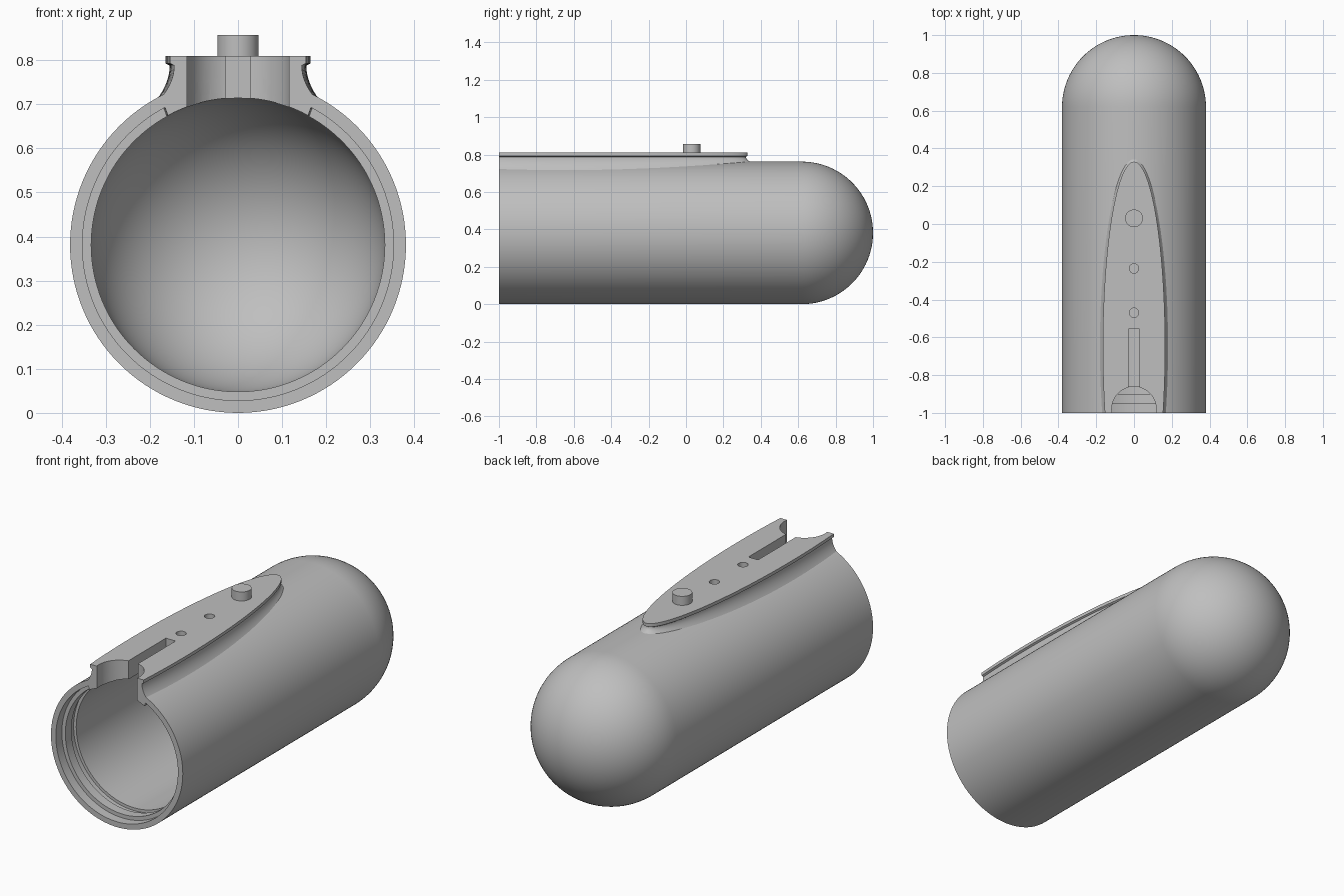
import bpy, bmesh, math
from mathutils import Matrix, Vector

old = bpy.data.objects.get("Cube")
if old:
    bpy.data.objects.remove(old, do_unlink=True)

R, R_IN, DOME_Y, DECK_Z = 0.381, 0.333, 0.619, 0.81
SEG = 128

grey = bpy.data.materials.new("plain grey")
grey.use_nodes = True
grey.diffuse_color = (0.52, 0.52, 0.52, 1)
grey.node_tree.nodes["Principled BSDF"].inputs["Base Color"].default_value = (0.52, 0.52, 0.52, 1)


def finish(name, bm):
    bmesh.ops.remove_doubles(bm, verts=bm.verts, dist=1e-5)
    bmesh.ops.recalc_face_normals(bm, faces=bm.faces)
    mesh = bpy.data.meshes.new(name)
    bm.to_mesh(mesh)
    bm.free()
    mesh.materials.append(grey)
    ob = bpy.data.objects.new(name, mesh)
    bpy.context.collection.objects.link(ob)
    return ob


def cylinder(name, r, x, y, z0, z1, seg=64):
    bm = bmesh.new()
    bmesh.ops.create_cone(bm, cap_ends=True, segments=seg, radius1=r, radius2=r,
                          depth=z1 - z0, matrix=Matrix.Translation((x, y, (z0 + z1) / 2)))
    return finish(name, bm)


def box(name, lo, hi):
    bm = bmesh.new()
    bmesh.ops.create_cube(bm, size=1)
    lo, hi = Vector(lo), Vector(hi)
    for v in bm.verts:
        v.co = (lo + hi) / 2 + v.co * (hi - lo)
    return finish(name, bm)


def cut(target, cutter):
    mod = target.modifiers.new("cut", 'BOOLEAN')
    mod.operation, mod.solver, mod.object = 'DIFFERENCE', 'EXACT', cutter
    bpy.context.view_layer.objects.active = target
    bpy.ops.object.modifier_apply(modifier=mod.name)


def lathe(name, profile):
    # Revolve (y, radius) points about the long axis of the tube
    bm = bmesh.new()
    vs = [bm.verts.new((0, y, R + r)) for y, r in profile]
    edges = [bm.edges.new(p) for p in zip(vs, vs[1:])]
    bmesh.ops.spin(bm, geom=vs + edges, cent=(0, 0, R), axis=(0, 1, 0),
                   angle=2 * math.pi, steps=SEG)
    return finish(name, bm)


# Hollow round-ended shell with stepped, grooved mouth
def dome(r, n=24):
    return [(DOME_Y + r * math.sin(a), r * math.cos(a))
            for a in (i * math.pi / 2 / n for i in range(n + 1))]

mouth = [(-0.86, R_IN), (-0.86, 0.348), (-0.90, 0.348), (-0.90, R_IN),
         (-0.95, R_IN), (-0.95, 0.353), (-1, 0.353), (-1, R)]
shell = lathe("shell", dome(R_IN)[::-1] + mouth + dome(R))


# Raised deck: half-ellipse plan, thin lip, concave flare down to the shell
def outline(d, n=72):
    a, b, cy = 0.98 + d, 0.165 + d, -0.65
    t0 = math.asin((-1 - cy) / a)
    ts = [t0 + (math.pi - 2 * t0) * i / n for i in range(n + 1)]
    return [(b * math.cos(t), cy + a * math.sin(t)) for t in ts]


def flat_ring(d, z):
    return [(x, y, z) for x, y in outline(d)]

rings = [flat_ring(0, DECK_Z), flat_ring(0, 0.793), flat_ring(-0.01, 0.788)]
foot = [R + math.sqrt(R * R - x * x) - 0.004 for x, y in outline(0.02)]
for i in range(1, 9):
    f = i / 8
    rings.append([(x, y, 0.788 + (zb - 0.788) * f)
                  for (x, y), zb in zip(outline(-0.01 + 0.03 * f * f), foot)])
rings.append(flat_ring(0, 0.66))

bm = bmesh.new()
loops = [[bm.verts.new(p) for p in ring] for ring in rings]
for upper, lower in zip(loops, loops[1:]):
    for i in range(len(upper) - 1):
        bm.faces.new((upper[i], upper[i + 1], lower[i + 1], lower[i]))
bm.faces.new(loops[0])
bm.faces.new(loops[-1])
bm.faces.new([l[0] for l in loops] + [l[-1] for l in reversed(loops)])
deck = finish("deck", bm)

# Cutters: bore, round mouth notch, long slot, two small holes
bore = lathe("bore_cutter", [(-1.2, 0), (-1.2, R_IN + 0.001), (0.55, R_IN + 0.001), (0.55, 0)])
notch = cylinder("notch_cutter", 0.118, 0, -0.98, 0.6, 1)
slot = box("slot_cutter", (-0.028, -0.9, 0.6), (0.028, -0.555, 1))
holes = [cylinder("hole_cutter", 0.025, 0, y, 0.757, 1, 32) for y in (-0.235, -0.47)]
for c in [bore, notch, slot] + holes:
    cut(deck, c)
for c in (notch, slot):
    cut(shell, c)
for c in [bore, notch, slot] + holes:
    bpy.data.objects.remove(c, do_unlink=True)

# Round pin standing on the deck
pin = cylinder("pin", 0.047, 0, 0.03, 0.78, 0.857)

# Smooth curves, sharp edges
bpy.ops.object.select_all(action='DESELECT')
for ob in (shell, deck, pin):
    ob.select_set(True)
bpy.context.view_layer.objects.active = shell
bpy.ops.object.shade_smooth_by_angle(angle=math.radians(30))
